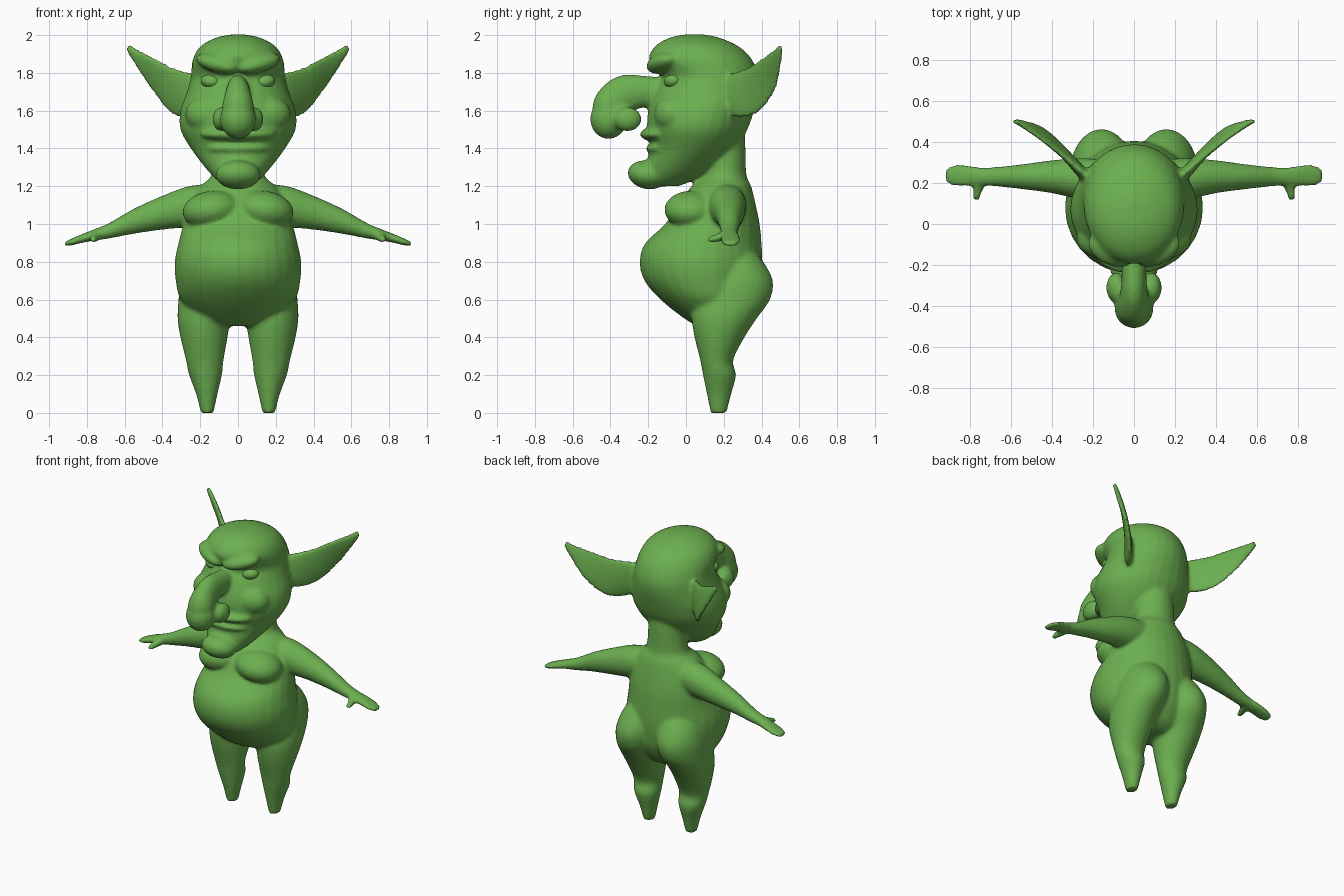
import bpy, bmesh, math
from mathutils import Vector, Matrix, Euler

if "Cube" in bpy.data.objects:
    bpy.data.objects.remove(bpy.data.objects["Cube"])

green = bpy.data.materials.new("green_skin")
green.diffuse_color = (0.15, 0.43, 0.08, 1)
green.use_nodes = True
green.node_tree.nodes["Principled BSDF"].inputs["Base Color"].default_value = green.diffuse_color


def spline(rows, steps=4):
    """Catmull-Rom interpolation through rows of numbers."""
    rows = [Vector(r) for r in rows]
    out = []
    for i in range(len(rows) - 1):
        p0, p1 = rows[max(i - 1, 0)], rows[i]
        p2, p3 = rows[i + 1], rows[min(i + 2, len(rows) - 1)]
        for k in range(steps):
            t = k / steps
            out.append(0.5 * (2 * p1 + (p2 - p0) * t + (2 * p0 - 5 * p1 + 4 * p2 - p3) * t * t
                              + (3 * p1 - p0 - 3 * p2 + p3) * t ** 3))
    return out + [rows[-1]]


def loft(bm, sections, n=28):
    """Closed tube; section = centre, two half-axes, optional backward bend."""
    rings = []
    for c, u, v, *bend in sections:
        ring = []
        for i in range(n):
            a = 2 * math.pi * i / n
            p = Vector(c) + Vector(u) * math.cos(a) + Vector(v) * math.sin(a)
            if bend:
                p -= bend[0] * math.sin(a) ** 2
            ring.append(bm.verts.new(p))
        rings.append(ring)
    for r, s in zip(rings, rings[1:]):
        for i in range(n):
            bm.faces.new((r[i], r[(i + 1) % n], s[(i + 1) % n], s[i]))
    bm.faces.new(rings[0])
    bm.faces.new(rings[-1])


def upright(bm, rows):
    """Loft along z from rows of z, x centre, x radius, y front, y back."""
    loft(bm, [((x, (f + b) / 2, z), (rx, 0, 0), (0, (b - f) / 2, 0))
              for z, x, rx, f, b in spline(rows)])


def blob(bm, loc, size, rot=(0, 0, 0)):
    m = (Matrix.Translation(loc) @ Euler([math.radians(a) for a in rot]).to_matrix().to_4x4()
         @ Matrix.Diagonal((*size, 1)))
    bmesh.ops.create_uvsphere(bm, u_segments=28, v_segments=18, radius=1, matrix=m)


def mirror_x(bm):
    geo = bmesh.ops.duplicate(bm, geom=bm.verts[:] + bm.edges[:] + bm.faces[:])["geom"]
    for v in geo:
        if isinstance(v, bmesh.types.BMVert):
            v.co.x *= -1


def finish(bm, name):
    bmesh.ops.recalc_face_normals(bm, faces=bm.faces[:])
    for f in bm.faces:
        f.smooth = True
    me = bpy.data.meshes.new(name)
    bm.to_mesh(me)
    bm.free()
    me.materials.append(green)
    ob = bpy.data.objects.new(name, me)
    bpy.context.scene.collection.objects.link(ob)
    return ob


bm = bmesh.new()

# Legs with buttocks
upright(bm, [(0, .163, .034, .13, .215), (.1, .165, .057, .11, .24), (.2, .172, .087, .09, .265),
             (.28, .176, .1, .075, .25), (.4, .18, .125, .045, .31), (.5, .18, .14, .03, .375),
             (.6, .165, .15, .03, .445), (.7, .155, .15, .05, .46), (.8, .14, .13, .1, .41),
             (.87, .13, .08, .15, .35)])

# Arm, flattening into a mitten hand
loft(bm, [((x, y, z), (0, ry, 0), (0, 0, rz)) for x, y, z, ry, rz in spline([
    (.1, .22, 1.12, .09, .09), (.25, .22, 1.095, .1, .108), (.4, .23, 1.06, .08, .09),
    (.55, .23, 1.015, .06, .067), (.68, .23, .965, .047, .042), (.75, .23, .945, .046, .032),
    (.82, .235, .925, .053, .024), (.88, .235, .905, .052, .018), (.918, .235, .893, .03, .012)])])
# Thumb
loft(bm, [((x, y, z), (r, 0, 0), (0, 0, r)) for x, y, z, r in spline([
    (.74, .22, .945, .03), (.755, .175, .93, .025), (.765, .14, .92, .02), (.765, .115, .915, .014)])])

# Ear: cupped blade between an upper and a lower edge
out = Vector((.6, -.8, 0))
ear = []
for row in spline([(.2, .2, 1.78, .23, .22, 1.6, .03, .01), (.27, .24, 1.805, .29, .26, 1.56, .028, .04),
                   (.36, .31, 1.83, .375, .365, 1.59, .022, .05),
                   (.46, .395, 1.885, .46, .455, 1.7, .018, .035),
                   (.54, .465, 1.93, .535, .49, 1.82, .016, .015),
                   (.58, .5, 1.955, .59, .507, 1.915, .012, 0)]):
    up, low = Vector(row[0:3]), Vector(row[3:6])
    ear.append(((up + low) / 2 - out * row[7] * .0, (up - low) / 2, out * row[6]))
    bend = row[7]
    # push the middle of the section back by bending its thickness ring
    ear[-1] = (ear[-1][0] - out * bend * .5, ear[-1][1], ear[-1][2], out * bend * .0)
loft(bm, ear)

# Brow, cheek, nostril, chest
blob(bm, (.11, -.125, 1.85), (.125, .075, .048), (0, -14, 25))
blob(bm, (.15, -.07, 1.58), (.13, .1, .1))
blob(bm, (.085, -.31, 1.555), (.05, .075, .065))
blob(bm, (.14, .03, 1.075), (.155, .145, .1), (0, 8, 0))
mirror_x(bm)

# Torso with belly
upright(bm, [(.46, 0, .12, .06, .26), (.5, 0, .22, -.01, .32), (.6, 0, .305, -.135, .38),
             (.7, 0, .33, -.22, .4), (.8, 0, .335, -.245, .405), (.9, 0, .315, -.215, .4),
             (1, 0, .29, -.11, .39), (1.1, 0, .265, -.05, .37), (1.2, 0, .2, .03, .345),
             (1.26, 0, .14, .09, .32), (1.4, 0, .13, .08, .315), (1.5, 0, .13, .08, .31)])

# Head
upright(bm, [(1.2, 0, .07, -.23, -.04), (1.24, 0, .12, -.24, .06), (1.3, 0, .175, -.22, .16),
             (1.4, 0, .25, -.19, .26), (1.5, 0, .305, -.205, .325), (1.6, 0, .305, -.2, .36),
             (1.7, 0, .27, -.165, .385), (1.78, 0, .25, -.13, .385), (1.87, 0, .24, -.195, .35),
             (1.94, 0, .2, -.165, .28), (1.985, 0, .12, -.09, .18), (2.003, 0, .04, -.01, .1)])

# Nose bridge curling down into a bulbous tip
loft(bm, [((0, y, z), (rx, 0, 0), (0, r * math.sin(math.radians(a)), r * math.cos(math.radians(a))))
          for y, z, rx, r, a in spline([(-.08, 1.7, .06, .07, 0), (-.24, 1.7, .06, .087, 0),
                                        (-.33, 1.68, .066, .107, -20), (-.4, 1.61, .085, .107, -45),
                                        (-.43, 1.55, .07, .07, -70)])])
blob(bm, (0, -.41, 1.555), (.095, .097, .105))

# Lips and chin
blob(bm, (0, -.13, 1.475), (.2, .115, .043))
blob(bm, (0, -.12, 1.4), (.17, .095, .03))
blob(bm, (0, -.205, 1.26), (.12, .105, .075), (-12, 0, 0))

# Fuse all parts into one smooth skin
body = finish(bm, "body")
remesh = body.modifiers.new("fuse", 'REMESH')
remesh.mode = 'VOXEL'
remesh.voxel_size = 0.012
remesh.use_smooth_shade = True
soft = body.modifiers.new("soften", 'SMOOTH')
soft.factor = 0.5
soft.iterations = 6

# Eyes
bm = bmesh.new()
blob(bm, (.145, -.07, 1.755), (.054, .045, .036), (0, -8, 25))
mirror_x(bm)
finish(bm, "eyes")
